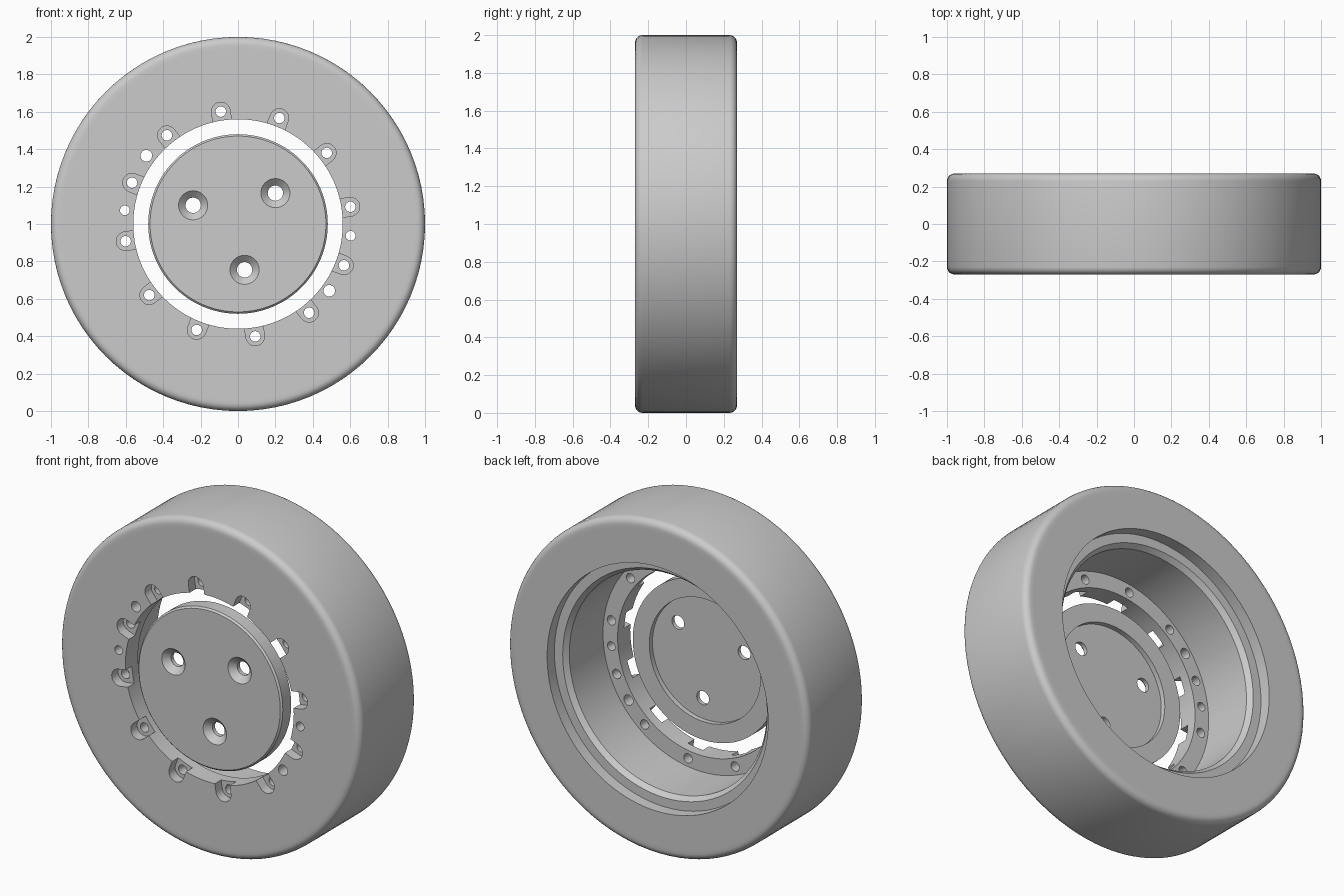
import bpy
import bmesh
from math import sin, cos, pi, radians

if "Cube" in bpy.data.objects:
    bpy.data.objects.remove(bpy.data.objects["Cube"], do_unlink=True)

grey = bpy.data.materials.new("plain grey")
grey.use_nodes = True
grey.diffuse_color = (0.6, 0.6, 0.6, 1)
grey.node_tree.nodes["Principled BSDF"].inputs["Base Color"].default_value = (0.6, 0.6, 0.6, 1)

AXIS_Z = 1.0
FRONT, BACK = -0.27, 0.27


def revolve(bm, profile, x=0.0, z=AXIS_Z, sides=96):
    """Turn a closed (radius, y) profile around an axis along y."""
    rings = []
    for i in range(sides):
        a = 2 * pi * i / sides
        rings.append([bm.verts.new((x + r * cos(a), y, z + r * sin(a))) for r, y in profile])
    count = len(profile)
    for i in range(sides):
        a, b = rings[i], rings[(i + 1) % sides]
        for j in range(count):
            k = (j + 1) % count
            if profile[j][0] or profile[k][0]:
                bm.faces.new((a[j], a[k], b[k], b[j]))


def prism(bm, outline, y0, y1):
    """Extrude an (x, z) outline along y."""
    low = [bm.verts.new((x, y0, z)) for x, z in outline]
    high = [bm.verts.new((x, y1, z)) for x, z in outline]
    bm.faces.new(low)
    bm.faces.new(high)
    n = len(outline)
    for i in range(n):
        j = (i + 1) % n
        bm.faces.new((low[i], low[j], high[j], high[i]))


def make_object(name, bm):
    bmesh.ops.remove_doubles(bm, verts=bm.verts, dist=0.00001)
    bmesh.ops.recalc_face_normals(bm, faces=bm.faces)
    mesh = bpy.data.meshes.new(name)
    bm.to_mesh(mesh)
    bm.free()
    mesh.materials.append(grey)
    obj = bpy.data.objects.new(name, mesh)
    bpy.context.collection.objects.link(obj)
    return obj


def activate(obj):
    for other in bpy.context.selected_objects:
        other.select_set(False)
    obj.select_set(True)
    bpy.context.view_layer.objects.active = obj


def cut(obj, bm):
    """Subtract the solids in bm from obj."""
    cutter = make_object("cutter", bm)
    cutter.hide_render = True
    mod = obj.modifiers.new("cut", "BOOLEAN")
    mod.operation = "DIFFERENCE"
    mod.solver = "EXACT"
    mod.object = cutter
    activate(obj)
    bpy.ops.object.modifier_apply(modifier=mod.name)
    bpy.data.objects.remove(cutter, do_unlink=True)


def smooth(obj):
    activate(obj)
    bpy.ops.object.shade_smooth_by_angle(angle=radians(30))


def drill(bm, r, x, z):
    revolve(bm, [(0, -0.4), (r, -0.4), (r, 0), (0, 0)], x, z, 24)


# Outer wheel ring: rounded rims, stepped rear bore, thin front flange
FILLET = 0.04
arc = [radians(90 * i / 5) for i in range(6)]
profile = [(0.56, FRONT), (0.94, FRONT)]
profile += [(1 - FILLET + FILLET * sin(a), FRONT + FILLET * (1 - cos(a))) for a in arc]
profile += [(1 - FILLET + FILLET * cos(a), BACK - FILLET * (1 - sin(a))) for a in arc]
profile += [(0.94, BACK), (0.735, BACK), (0.735, 0.2), (0.68, 0.2),
            (0.657, 0.17), (0.657, -0.15), (0.56, -0.15)]
bm = bmesh.new()
revolve(bm, profile)
ring = make_object("wheel_ring", bm)

# Twelve bolt pockets, open towards the centre, each with a bolt hole
BOLT_RADIUS, POCKET = 0.608, 0.05
pockets, holes = bmesh.new(), bmesh.new()
for i in range(12):
    a = radians(8.7 + 30 * i)
    local = [(0.5, -POCKET)]
    local += [(BOLT_RADIUS + POCKET * cos(t), POCKET * sin(t))
              for t in (radians(-90 + 15 * k) for k in range(13))]
    local += [(0.5, POCKET)]
    prism(pockets, [(u * cos(a) - v * sin(a), AXIS_Z + u * sin(a) + v * cos(a))
                    for u, v in local], -0.4, -0.21)
    drill(holes, 0.028, BOLT_RADIUS * cos(a), AXIS_Z + BOLT_RADIUS * sin(a))

# Four plain flange holes
for r, x, z in [(0.031, -0.49, 1.365), (0.026, -0.605, 1.073),
                (0.026, 0.602, 0.937), (0.031, 0.488, 0.643)]:
    drill(holes, r, x, z)
cut(ring, pockets)
cut(ring, holes)
smooth(ring)

# Centre disc with a shallow rear recess
bm = bmesh.new()
revolve(bm, [(0, FRONT), (0.47, FRONT), (0.48, FRONT + 0.01), (0.48, -0.18),
             (0.37, -0.18), (0.37, -0.21), (0, -0.21)])
disc = make_object("centre_disc", bm)

# Three countersunk screw holes
bm = bmesh.new()
for x, z in [(-0.24, 1.1), (0.2, 1.165), (0.035, 0.755)]:
    revolve(bm, [(0, -0.4), (0.078, -0.4), (0.078, FRONT), (0.041, -0.235),
                 (0.041, 0), (0, 0)], x, z, 32)
cut(disc, bm)
smooth(disc)
